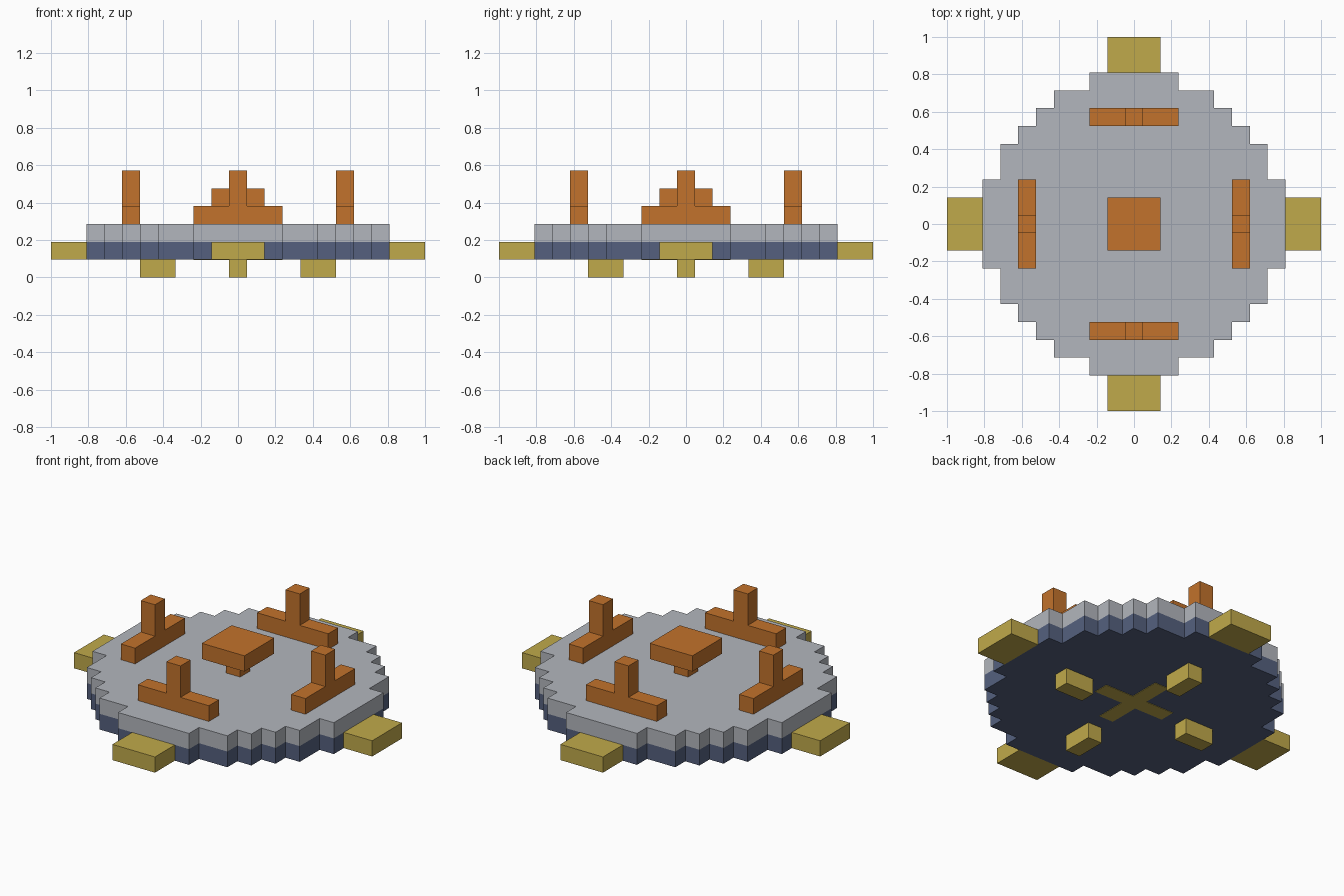
import bpy, bmesh, math
from mathutils import Matrix, Vector

cube = bpy.data.objects.get("Cube")
if cube:
    bpy.data.objects.remove(cube, do_unlink=True)

U = 2 / 21  # one block of the grid


def material(name, rgb):
    m = bpy.data.materials.new(name)
    m.use_nodes = True
    m.diffuse_color = (*rgb, 1)
    m.node_tree.nodes["Principled BSDF"].inputs["Base Color"].default_value = (*rgb, 1)
    return m


GREY = material("light grey", (0.45, 0.47, 0.51))
BLUE = material("slate blue", (0.09, 0.118, 0.21))
GOLD = material("dull gold", (0.53, 0.40, 0.07))
ORANGE = material("burnt orange", (0.54, 0.17, 0.025))


def prism(name, points, vector, mat, turn=0):
    """Extrude a closed outline, given in blocks, then turn it about z."""
    bm = bmesh.new()
    face = bm.faces.new([bm.verts.new(p) for p in points])
    ext = bmesh.ops.extrude_face_region(bm, geom=[face])
    moved = [v for v in ext["geom"] if isinstance(v, bmesh.types.BMVert)]
    bmesh.ops.translate(bm, verts=moved, vec=Vector(vector))
    # the starting face is kept only as the closing cap
    bmesh.ops.recalc_face_normals(bm, faces=bm.faces)
    bm.transform(Matrix.Rotation(turn, 4, "Z") @ Matrix.Scale(U, 4))
    mesh = bpy.data.meshes.new(name)
    bm.to_mesh(mesh)
    bm.free()
    mesh.materials.append(mat)
    ob = bpy.data.objects.new(name, mesh)
    bpy.context.collection.objects.link(ob)
    return ob


def box(name, x, y, z, mat, turn=0):
    """Box from (min, max) ranges in blocks."""
    pts = [(x[0], y[0], z[0]), (x[1], y[0], z[0]), (x[1], y[1], z[0]), (x[0], y[1], z[0])]
    return prism(name, pts, (0, 0, z[1] - z[0]), mat, turn)


# Stepped round platform: one quarter of the outline, turned four times
quarter = [(8.5, 2.5), (7.5, 2.5), (7.5, 4.5), (6.5, 4.5), (6.5, 5.5), (5.5, 5.5),
           (5.5, 6.5), (4.5, 6.5), (4.5, 7.5), (2.5, 7.5), (2.5, 8.5)]
outline = []
for i in range(4):
    outline += quarter
    quarter = [(-y, x) for x, y in quarter]
prism("platform_base", [(x, y, 1) for x, y in outline], (0, 0, 1), BLUE)
prism("platform_top", [(x, y, 2) for x, y in outline], (0, 0, 1), GREY)

# Central table
box("table_stem", (-0.5, 0.5), (-0.5, 0.5), (3, 4), ORANGE)
box("table_top", (-1.5, 1.5), (-1.5, 1.5), (4, 5), ORANGE)

# Upside-down T profile of a seat: wide bench with a narrow backrest
seat = [(-2.5, 3), (2.5, 3), (2.5, 4), (0.5, 4), (0.5, 6), (-0.5, 6), (-0.5, 4), (-2.5, 4)]

# Parts repeated on all four sides
for i, side in enumerate(("front", "left", "back", "right")):
    turn = i * math.pi / 2
    prism(side + "_seat", [(x, -6.5, z) for x, z in seat], (0, 1, 0), ORANGE, turn)
    box(side + "_tab", (-1.5, 1.5), (-10.5, -8.5), (1, 2), GOLD, turn)
    box(side + "_foot", (-0.5, 0.5), (-5.5, -3.5), (0, 1), GOLD, turn)

# Thin cross inlaid on the underside
cross = []
arm = [(2.5, -0.5), (2.5, 0.5), (0.5, 0.5)]
for i in range(4):
    cross += arm
    arm = [(-y, x) for x, y in arm]
prism("underside_cross", [(x, y, 0.97) for x, y in cross], (0, 0, 0.04), GOLD)
